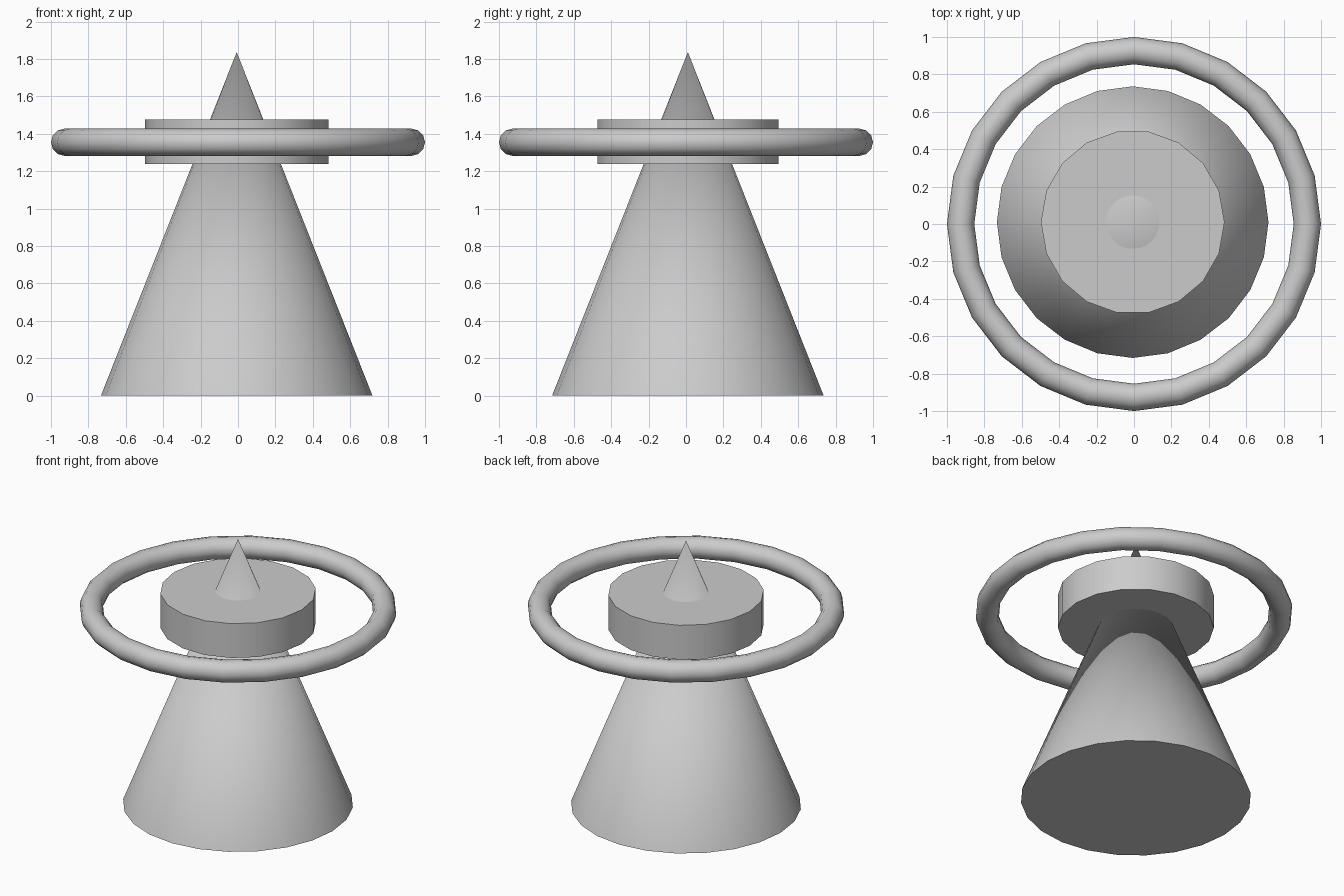
import bpy
import math

cube = bpy.data.objects.get("Cube")
if cube:
    bpy.data.objects.remove(cube, do_unlink=True)

grey = bpy.data.materials.new("light_grey")
grey.use_nodes = True
colour = (0.6, 0.6, 0.6, 1.0)
grey.diffuse_color = colour
grey.node_tree.nodes["Principled BSDF"].inputs["Base Color"].default_value = colour

CX, CY = -0.007, 0.01  # shared axis of the cone and disc


def finish(name, angle):
    obj = bpy.context.object
    obj.name = name
    obj.data.name = name
    obj.data.materials.append(grey)
    bpy.ops.object.shade_smooth_by_angle(angle=math.radians(angle))
    return obj


# Tall cone, whose tip pokes out above the disc
HEIGHT = 1.837
bpy.ops.mesh.primitive_cone_add(vertices=24, radius1=0.726, radius2=0, depth=HEIGHT,
                                location=(CX, CY, HEIGHT / 2))
finish("cone_body", 30)

# Thick disc around the upper cone, with a corner on the x axis
LOW, HIGH = 1.238, 1.476
bpy.ops.mesh.primitive_cylinder_add(vertices=18, radius=0.491, depth=HIGH - LOW,
                                    location=(CX, CY, (LOW + HIGH) / 2),
                                    rotation=(0, 0, math.pi / 2))
finish("disc", 30)

# Floating ring
bpy.ops.mesh.primitive_torus_add(major_segments=24, minor_segments=12,
                                 major_radius=0.927, minor_radius=0.073,
                                 location=(0, 0, 1.355))
finish("ring", 60)
